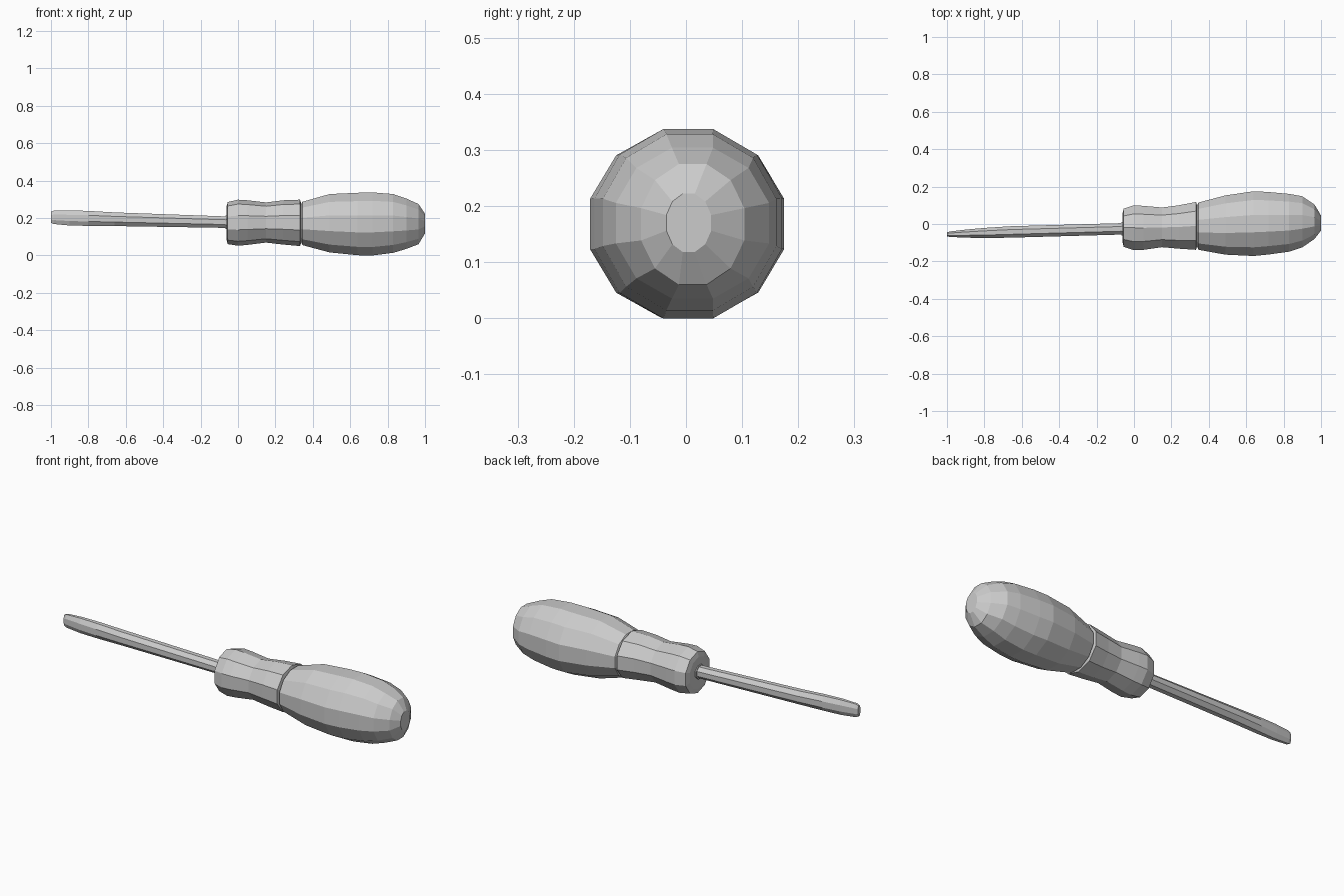
import bpy, bmesh, math


def loft(name, stations, sides):
    """Flat-faceted loft along x; each station is (x, ymin, ymax, zmin, zmax)."""
    bm = bmesh.new()
    k = math.cos(math.pi / sides)
    rings = []
    for x, y0, y1, z0, z1 in stations:
        ring = []
        for i in range(sides):
            a = 2 * math.pi * (i + 0.5) / sides
            ring.append(bm.verts.new((x,
                                      (y0 + y1) / 2 + (y1 - y0) / 2 * math.cos(a) / k,
                                      (z0 + z1) / 2 + (z1 - z0) / 2 * math.sin(a) / k)))
        rings.append(ring)
    for a, b in zip(rings, rings[1:]):
        for i in range(sides):
            j = (i + 1) % sides
            bm.faces.new((a[i], a[j], b[j], b[i]))
    bm.faces.new(rings[0])
    bm.faces.new(rings[-1])
    bmesh.ops.recalc_face_normals(bm, faces=bm.faces[:])
    mesh = bpy.data.meshes.new(name)
    bm.to_mesh(mesh)
    bm.free()
    obj = bpy.data.objects.new(name, mesh)
    bpy.context.collection.objects.link(obj)
    return obj


# Bulbous main grip with blunt rounded end
loft("grip", [
    (0.335, -0.115, 0.095, 0.075, 0.270),
    (0.345, -0.138, 0.115, 0.055, 0.287),
    (0.49, -0.164, 0.153, 0.016, 0.328),
    (0.64, -0.171, 0.175, 0.001, 0.335),
    (0.72, -0.163, 0.171, 0.000, 0.337),
    (0.83, -0.148, 0.161, 0.014, 0.328),
    (0.90, -0.125, 0.148, 0.035, 0.304),
    (0.965, -0.080, 0.104, 0.060, 0.275),
    (1.00, -0.035, 0.045, 0.118, 0.222),
], 12)

# Waisted front collar, separated from the grip by a fine groove
loft("collar", [
    (-0.062, -0.095, 0.055, 0.090, 0.255),
    (-0.055, -0.122, 0.082, 0.066, 0.280),
    (0.00, -0.140, 0.100, 0.058, 0.292),
    (0.05, -0.138, 0.097, 0.062, 0.289),
    (0.15, -0.124, 0.088, 0.074, 0.278),
    (0.24, -0.132, 0.100, 0.064, 0.289),
    (0.332, -0.138, 0.118, 0.056, 0.292),
    (0.338, -0.115, 0.095, 0.075, 0.270),
], 10)

# Tilted shaft flattening into a flat-head blade
loft("shaft", [
    (-1.00, -0.066, -0.044, 0.175, 0.233),
    (-0.985, -0.069, -0.040, 0.168, 0.239),
    (-0.90, -0.073, -0.030, 0.160, 0.241),
    (-0.80, -0.075, -0.021, 0.158, 0.238),
    (-0.66, -0.073, -0.012, 0.157, 0.230),
    (-0.05, -0.056, 0.005, 0.147, 0.208),
], 8)

# Small ferrule where the shaft enters the handle
loft("ferrule", [
    (-0.068, -0.061, 0.010, 0.142, 0.213),
    (-0.05, -0.061, 0.010, 0.142, 0.213),
], 8)
